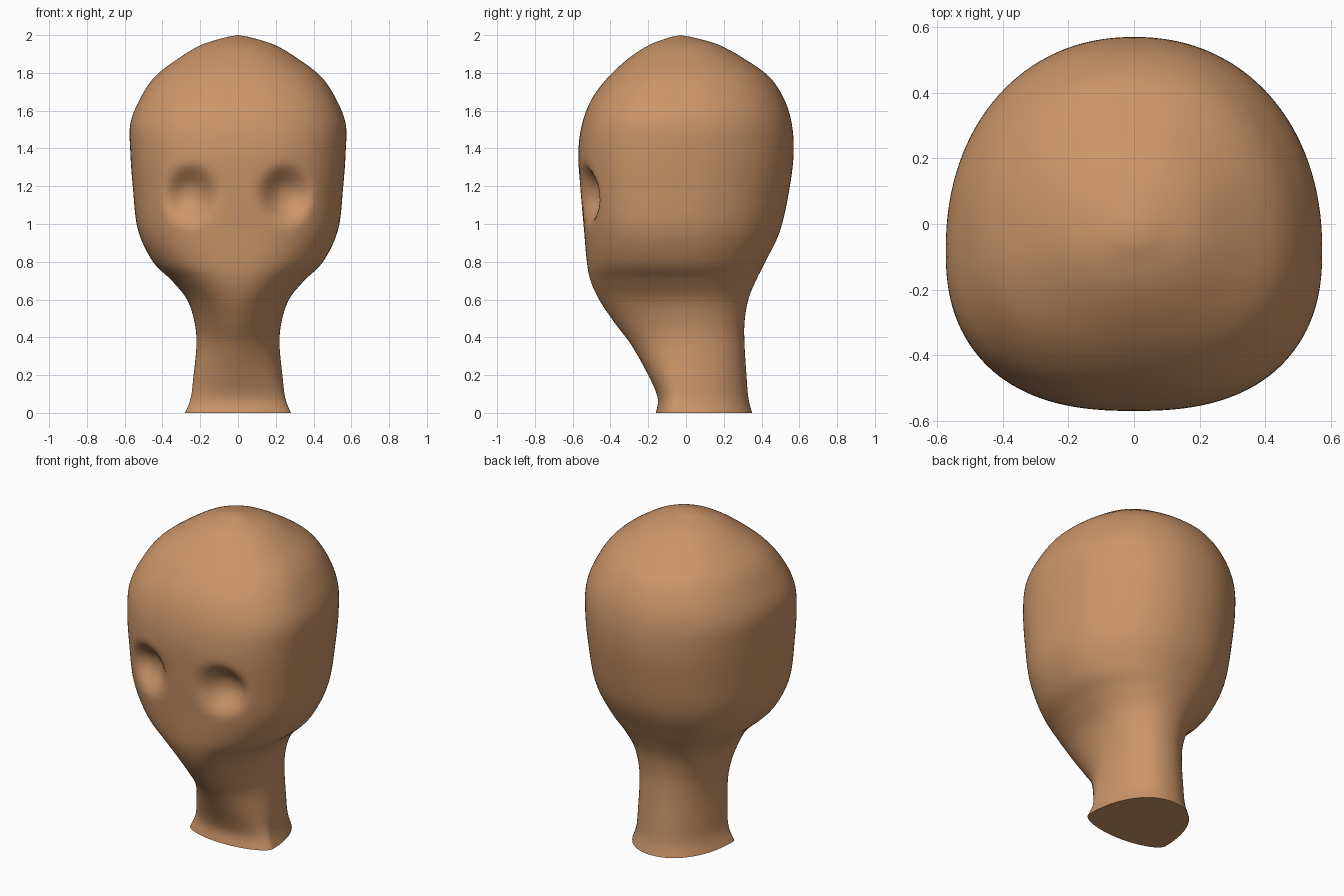
import bpy
import bmesh
from math import sin, cos, pi

default_cube = bpy.data.objects.get("Cube")
if default_cube:
    bpy.data.objects.remove(default_cube, do_unlink=True)

SEGMENTS = 128
STEPS = 6

# Cross-sections from the neck base to the crown:
# height, half width, front y, back y, y of widest point, front roundness
SECTIONS = [
    (0, .28, -.16, .35, -.06, 1.9),
    (.08, .25, -.15, .33, -.04, 2.1),
    (.2, .235, -.2, .32, -.02, 2.1),
    (.36, .22, -.29, .31, .01, 1.95),
    (.48, .23, -.38, .31, .01, 1.95),
    (.6, .27, -.46, .33, 0, 2.1),
    (.7, .35, -.505, .37, -.03, 2.25),
    (.8, .45, -.525, .42, -.06, 2.4),
    (.97, .53, -.54, .5, -.08, 2.5),
    (1.2, .557, -.56, .55, -.08, 2.5),
    (1.38, .57, -.57, .57, -.08, 2.45),
    (1.53, .57, -.55, .56, -.08, 2.4),
    (1.66, .52, -.5, .52, -.07, 2.35),
    (1.78, .44, -.41, .44, -.06, 2.25),
    (1.88, .31, -.3, .3, -.04, 2.1),
    (1.95, .19, -.19, .17, -.03, 2),
    (1.99, .06, -.08, .03, -.03, 2),
]


def spline(a, b, c, d, t):
    """Smooth blend between b and c, guided by their neighbours."""
    return b + t * (c - a + t * (2 * a - 5 * b + 4 * c - d
                                 + t * (3 * (b - c) + d - a))) / 2


def power(value, exponent):
    return abs(value) ** exponent * (1 if value >= 0 else -1)


def dense_sections():
    last = len(SECTIONS) - 1
    for i in range(last):
        guides = [SECTIONS[min(max(i + k, 0), last)] for k in (-1, 0, 1, 2)]
        for step in range(STEPS):
            yield [spline(*column, step / STEPS) for column in zip(*guides)]
    yield SECTIONS[last]


def socket_depth(x, z):
    """Depth of the two mirrored eye hollows at a point of the face."""
    dx = (abs(x) - .25) / .165
    dz = (z - 1.155) / .18
    r = (dx * dx + dz * dz) ** .5
    if r >= 1:
        return 0
    t = min((1 - r) / .85, 1)
    return .09 * t * t * (3 - 2 * t)


def ring_points(section):
    z, width, front, back, middle, roundness = section
    for k in range(SEGMENTS):
        angle = 2 * pi * k / SEGMENTS
        facing = sin(angle) < 0
        exponent = 2 / (roundness if facing else 2.15)
        x = width * power(cos(angle), exponent)
        reach = middle - front if facing else back - middle
        y = middle + reach * power(sin(angle), exponent)
        if facing:
            y += socket_depth(x, z)
        yield x, y, z


# Head and neck as one smooth skin
bm = bmesh.new()
rings = [[bm.verts.new(p) for p in ring_points(s)] for s in dense_sections()]
for low, high in zip(rings, rings[1:]):
    for k in range(SEGMENTS):
        n = (k + 1) % SEGMENTS
        bm.faces.new((low[k], low[n], high[n], high[k]))

# Crown
crown = bm.verts.new((0, -.03, 2))
for k in range(SEGMENTS):
    bm.faces.new((rings[-1][k], rings[-1][(k + 1) % SEGMENTS], crown))

for face in bm.faces:
    face.smooth = True

# Flat underside of the neck
bm.faces.new(rings[0][::-1])

mesh = bpy.data.meshes.new("head_and_neck")
bm.to_mesh(mesh)
bm.free()
head = bpy.data.objects.new("head_and_neck", mesh)
bpy.context.collection.objects.link(head)

# Skin colour
skin = bpy.data.materials.new("warm_tan")
skin.use_nodes = True
tan = (.6, .3, .14, 1)
skin.diffuse_color = tan
for node in skin.node_tree.nodes:
    if node.type == "BSDF_PRINCIPLED":
        node.inputs["Base Color"].default_value = tan
mesh.materials.append(skin)
